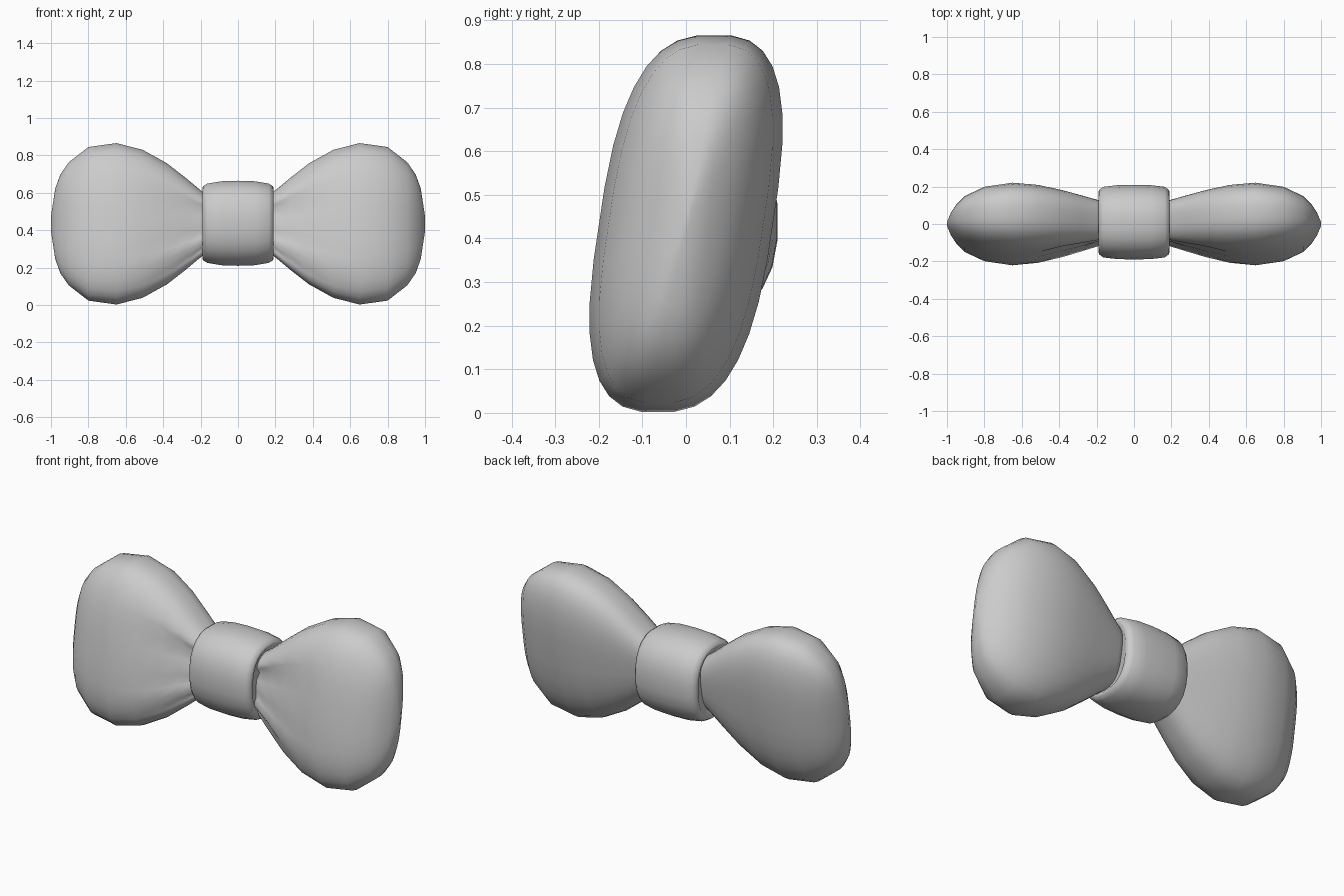
import bpy, bmesh
from math import sin, cos, pi, exp, copysign

if "Cube" in bpy.data.objects:
    bpy.data.objects.remove(bpy.data.objects["Cube"])

CZ = 0.434    # height of the bow's centre line
LEAN = 0.15   # the bow tips backwards towards the top


def section(h, t, n, power):
    """Rounded (superellipse) outline as (y, z) offsets."""
    e = 2 / power
    return [(t * copysign(abs(cos(a)) ** e, cos(a)),
             h * copysign(abs(sin(a)) ** e, sin(a)))
            for a in (2 * pi * (i + 0.5) / n for i in range(n))]


def loft(name, rings):
    """Skin a list of point rings and cap both ends."""
    bm = bmesh.new()
    loops = [[bm.verts.new(p) for p in ring] for ring in rings]
    n = len(loops[0])
    for a, b in zip(loops, loops[1:]):
        for i in range(n):
            bm.faces.new((a[i], a[(i + 1) % n], b[(i + 1) % n], b[i]))
    bm.faces.new(loops[0])
    bm.faces.new(loops[-1])
    bmesh.ops.recalc_face_normals(bm, faces=bm.faces)
    for f in bm.faces:
        f.smooth = True
    mesh = bpy.data.meshes.new(name)
    bm.to_mesh(mesh)
    bm.free()
    obj = bpy.data.objects.new(name, mesh)
    bpy.context.collection.objects.link(obj)
    return obj


# Puffed wings: x, half height, half thickness, depth of the front folds
stations = [(0.12, 0.125, 0.10, 0.05), (0.20, 0.18, 0.123, 0.05),
            (0.28, 0.247, 0.142, 0.04), (0.38, 0.325, 0.165, 0.025),
            (0.51, 0.397, 0.19, 0.01), (0.65, 0.433, 0.20, 0),
            (0.80, 0.412, 0.178, 0), (0.905, 0.33, 0.132, 0),
            (0.95, 0.265, 0.088, 0), (0.977, 0.19, 0.052, 0),
            (1.0, 0.04, 0.008, 0)]


def wing(name, side):
    rings = []
    for x, h, t, fold in stations:
        ring = []
        for y, z in section(h, t, 32, 2.8):
            if y < 0:  # gathered folds appear on the front only
                v = z / h
                y += fold * (exp(-((v + 0.3) / 0.16) ** 2)
                             + exp(-((v - 0.35) / 0.18) ** 2)
                             + 0.6 * exp(-((v + 0.75) / 0.12) ** 2))
            ring.append((side * x, y + LEAN * z, CZ + z))
        rings.append(ring)
    return loft(name, rings)


wing("right_wing", 1)
wing("left_wing", -1)

# Knot: a rounded band wrapped around the middle
half = [(0.175, 0.165, 0.13), (0.19, 0.186, 0.152), (0.188, 0.198, 0.172),
        (0.165, 0.213, 0.19), (0.09, 0.226, 0.199)]
band = ([(-x, h, t) for x, h, t in half] + [(0, 0.229, 0.201)]
        + half[::-1])
loft("knot", [[(x, 0.01 + y, CZ + 0.003 + z)
               for y, z in section(h, t, 24, 2.4)] for x, h, t in band])
